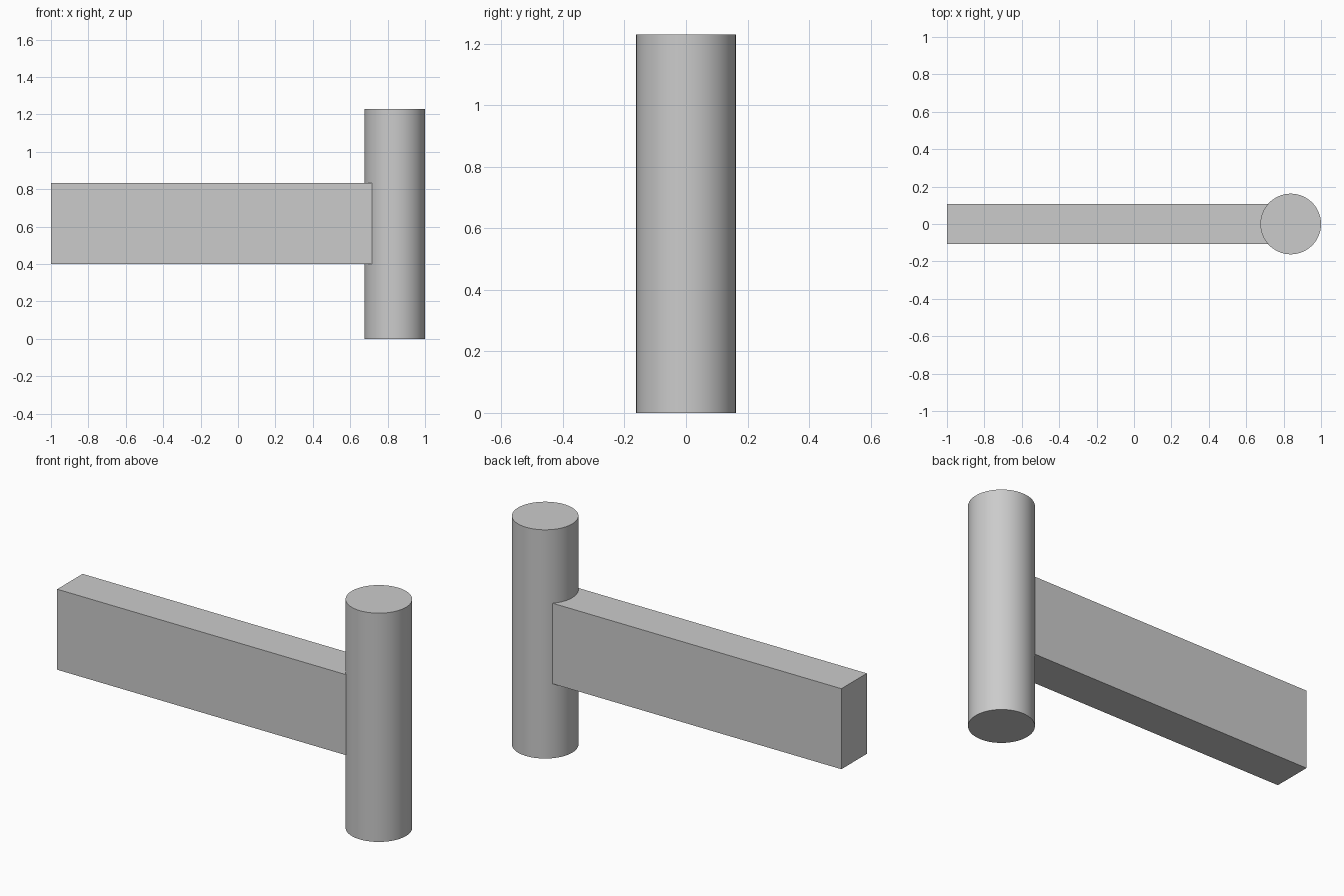
import bpy
import math

cube = bpy.data.objects.get("Cube")
if cube:
    bpy.data.objects.remove(cube, do_unlink=True)

# Plain grey shared by both parts
GREY = (0.6, 0.6, 0.6, 1)
grey = bpy.data.materials.new("plain_grey")
grey.use_nodes = True
grey.diffuse_color = GREY
grey.node_tree.nodes["Principled BSDF"].inputs["Base Color"].default_value = GREY

RADIUS, HEIGHT = 0.162, 1.23
POST_X = 1 - RADIUS
HALF_WIDTH, BOTTOM, TOP = 0.108, 0.4, 0.833


def finish(name):
    obj = bpy.context.object
    obj.name = obj.data.name = name
    obj.data.materials.append(grey)
    return obj


# Upright round post
bpy.ops.mesh.primitive_cylinder_add(
    vertices=96, radius=RADIUS, depth=HEIGHT, location=(POST_X, 0, HEIGHT / 2))
finish("post")
bpy.ops.object.shade_smooth_by_angle(angle=math.radians(30))

# Rectangular beam, its end set just into the post
beam_end = POST_X - math.sqrt(RADIUS ** 2 - HALF_WIDTH ** 2) + 0.003
bpy.ops.mesh.primitive_cube_add(
    size=1, location=((beam_end - 1) / 2, 0, (BOTTOM + TOP) / 2))
beam = finish("beam")
beam.scale = (beam_end + 1, 2 * HALF_WIDTH, TOP - BOTTOM)
bpy.ops.object.transform_apply(location=False, rotation=False, scale=True)
